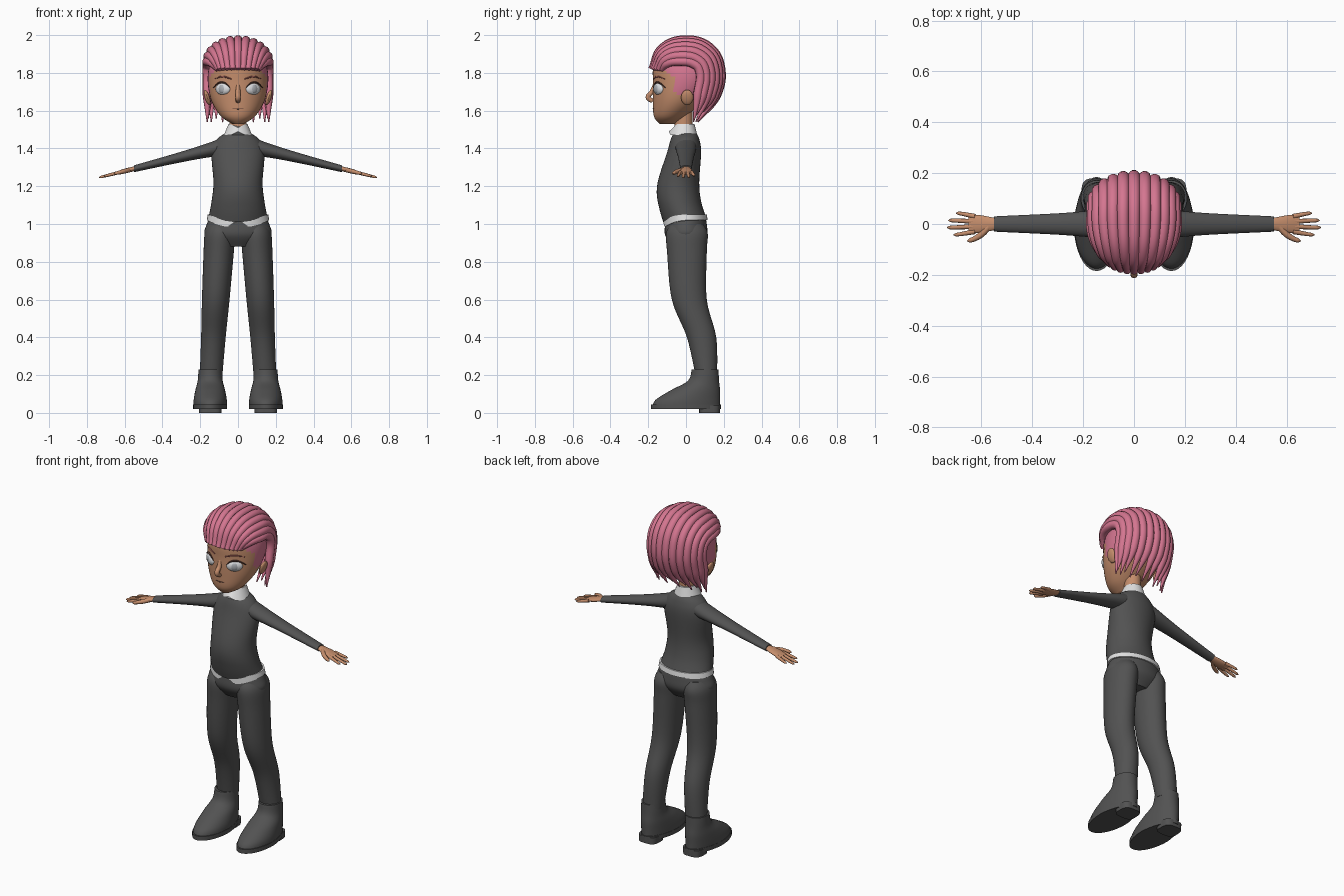
import bpy, bmesh
from math import sin, cos, pi, sqrt, copysign, radians
from mathutils import Matrix, Vector

if "Cube" in bpy.data.objects:
    bpy.data.objects.remove(bpy.data.objects["Cube"])


def material(name, *rgb):
    m = bpy.data.materials.new(name)
    m.use_nodes = True
    m.diffuse_color = (*rgb, 1)
    shader = next(n for n in m.node_tree.nodes if n.type == 'BSDF_PRINCIPLED')
    shader.inputs["Base Color"].default_value = (*rgb, 1)
    shader.inputs["Roughness"].default_value = .8
    return m


SKIN = material("skin", .56, .27, .15)
PINK = material("pink hair", .66, .18, .28)
CLOTH = material("charcoal cloth", .085, .085, .085)
WHITE = material("white shirt", .75, .75, .75)
EYE = material("eye white", .72, .73, .75)
IRIS = material("iris grey", .42, .44, .47)
BROW = material("brow brown", .3, .09, .08)
DARK = material("dark line", .09, .04, .03)


def select(ob):
    bpy.ops.object.select_all(action='DESELECT')
    ob.select_set(True)
    bpy.context.view_layer.objects.active = ob


def finish(name, bm, *materials):
    bmesh.ops.recalc_face_normals(bm, faces=bm.faces)
    mesh = bpy.data.meshes.new(name)
    bm.to_mesh(mesh)
    bm.free()
    for m in materials:
        mesh.materials.append(m)
    ob = bpy.data.objects.new(name, mesh)
    bpy.context.collection.objects.link(ob)
    select(ob)
    bpy.ops.object.shade_smooth_by_angle()


def spline(*keys, steps=6):
    """Smooth rings running through a few key rings."""
    padded = [keys[0], *keys, keys[-1]]
    rings = []
    for before, start, end, after in zip(padded, padded[1:], padded[2:], padded[3:]):
        for i in range(steps):
            t = i / steps
            rings.append([
                b + ((c - a) * t + (2*a - 5*b + 4*c - d) * t**2 + (3*b - a - 3*c + d) * t**3) / 2
                for a, b, c, d in zip(before, start, end, after)])
    return rings + [list(keys[-1])]


def loft(name, rings, *materials, axis='z', side=1, square=1, tweak=None, rule=None):
    """Rings are (position, half width, low, high), or (position, half width, half depth)."""
    bm = bmesh.new()
    loops, segments = [], 40
    for position, width, *span in rings:
        low, high = span if len(span) == 2 else (-span[0], span[0])
        loop = []
        for i in range(segments):
            angle = 2 * pi * i / segments
            u, v = (copysign(abs(k) ** square, k) for k in (cos(angle), sin(angle)))
            across, deep = width * u, (low + high + (high - low) * v) / 2
            co = Vector((across, deep, position) if axis == 'z' else (position, across, deep))
            if tweak:
                tweak(co)
            co.x *= side
            loop.append(bm.verts.new(co))
        loops.append(loop)
    for lower, upper in zip(loops, loops[1:]):
        for i in range(segments):
            bm.faces.new((lower[i - 1], lower[i], upper[i], upper[i - 1]))
    bm.faces.new(loops[0])
    bm.faces.new(loops[-1])
    if rule:
        for face in bm.faces:
            face.material_index = rule(face.calc_center_median())
    finish(name, bm, *materials)


def ball(name, location, size, mat, angle, axis):
    bm = bmesh.new()
    bmesh.ops.create_uvsphere(bm, u_segments=24, v_segments=16, radius=1)
    turn = Matrix.Rotation(angle, 4, axis)
    bm.transform(Matrix.Translation(location) @ turn @ Matrix.Diagonal((*size, 1)))
    finish(name, bm, mat)


def tube(name, points, radii, mat):
    curve = bpy.data.curves.new(name, 'CURVE')
    curve.dimensions = '3D'
    curve.bevel_depth = 1
    curve.bevel_resolution = 3
    curve.resolution_u = 8
    curve.use_fill_caps = True
    knots = curve.splines.new('BEZIER').bezier_points
    knots.add(len(points) - 1)
    for knot, co, radius in zip(knots, points, radii):
        knot.co = co
        knot.radius = radius
    for knot in knots:
        knot.handle_left_type = knot.handle_right_type = 'AUTO'
    curve.materials.append(mat)
    ob = bpy.data.objects.new(name, curve)
    bpy.context.collection.objects.link(ob)
    select(ob)
    bpy.ops.object.convert(target='MESH')


# Sweater body, dipping at the front hem
def dip(co):
    if co.y < 0:
        co.z -= max(0, 1.1 - co.z) / 2 * (co.y / .12) ** 2


loft("sweater_body", spline((1.04, .155, -.12, .105), (1.12, .14, -.15, .08), (1.22, .13, -.15, .07),
                            (1.38, .14, -.1, .08), (1.45, .11, -.08, .07), (1.49, .05, -.06, .05)),
     CLOTH, tweak=dip)


# White shirt hem, notched at the front
def notch(co):
    bottom = co.z < 1.03
    dip(co)
    if bottom and co.y < 0:
        co.z += max(0, .055 - abs(co.x)) * .8


loft("shirt_hem", [(1.05, .16, -.12, .11), (1.02, .165, -.12, .115)], WHITE, tweak=notch)


# Collar open at the throat, and neck
def open_throat(co):
    if co.y < 0:
        co.z += max(0, .04 - abs(co.x)) / 2 * (1 if co.z < 1.5 else -1)


loft("shirt_collar", [(1.47, .075, -.09, .06), (1.53, .05, -.065, .045)], WHITE, tweak=open_throat)
loft("neck", [(1.46, .045, -.06, .035), (1.62, .045, -.06, .035)], SKIN)

# Trouser seat
loft("trouser_seat", spline((1.05, .14, -.1, .1), (1, .165, -.11, .11),
                            (.94, .175, -.11, .11), (.88, .1, -.07, .07)), CLOTH)

# Head, with the shaved scalp coloured by position
HEAD = spline((1.53, .03, -.14, -.06), (1.57, .09, -.17, 0), (1.65, .14, -.175, .09),
              (1.75, .16, -.175, .16), (1.84, .15, -.17, .17), (1.92, .1, -.11, .12),
              (1.96, .03, -.02, .04))


def scalp(c):
    temple = c.y > -.06 and c.z > 1.69
    hairline = c.z > max(1.78, 1.75 - c.y / 2)
    return int(temple or hairline)


loft("head", HEAD, SKIN, PINK, rule=scalp)


def on_face(x, z):
    _, width, low, high = min(HEAD, key=lambda ring: abs(ring[0] - z))
    return Vector((x, (low + high) / 2 - (high - low) / 2 * sqrt(1 - (x / width) ** 2), z))


# Nose and mouth
tube("nose", [(0, -.165, 1.74), (0, -.18, 1.7), (0, -.2, 1.67), (0, -.175, 1.65)],
     [.01, .013, .014, .012], SKIN)
tube("mouth", [on_face(.03 * k, 1.61) for k in (-1, 0, 1)], [.001, .003, .001], DARK)

# Hair strands: arcs over the skull that shrink towards the sides, then hanging tails
STRANDS = 13
for n in range(STRANDS):
    turn = pi * (n / (STRANDS - 1) - .5)
    drop = 1 - cos(turn)
    reach, rise = .185 - .085 * drop, .157 - .117 * drop
    path = []
    for k in range(5):
        sweep = pi * k / 4
        spread = min(.163, .105 + .03 * k)
        path.append(Vector((spread * sin(turn), -.03 * drop - reach * cos(sweep),
                            1.82 + rise * sin(sweep))))
    back = path[-1]
    path.append(Vector((back.x, back.y * .88, 1.68)))
    path.append(Vector((back.x, .065 - .025 * drop, 1.54 + .02 * (n % 2))))
    tube(f"hair_strand_{n + 1}", path, [.016, .021, .023, .025, .025, .024, .003], PINK)


def arm_line(x):
    return 1.43 - x / 4


def slope(co):
    co.z += arm_line(co.x)


def splay(co):
    co.x += .155 - .062 * co.z


def foot(co):
    co.x *= 1 - 4 * max(0, co.y) * max(0, .2 - co.z)
    co.x += .147


for side, word in ((1, "left"), (-1, "right")):
    # Eye, iris, lash, brow and ear
    angle = side * radians(32)
    normal = Vector((sin(angle), -cos(angle), 0))
    centre = on_face(side * .083, 1.715) - normal * .008
    ball(word + "_eye", centre, (.045, .02, .032), EYE, angle, 'Z')
    ball(word + "_iris", centre + normal * .012, (.022, .0095, .023), IRIS, angle, 'Z')
    tube(word + "_lash", [on_face(side * (.085 + .022 * k), 1.75 - .007 * k * k) - normal * -.003
                          for k in range(-2, 3)], [.002, .004, .005, .004, .002], DARK)
    tube(word + "_brow", [on_face(side * (.08 + .045 * k), 1.78 - .012 * k * k)
                          for k in (-1, 0, 1)], [.003, .005, .002], BROW)
    ball(word + "_ear", (side * .163, .006, 1.67), (.014, .032, .042), SKIN, side * .3, 'Y')

    # Sleeve and hand
    loft(word + "_sleeve", spline((.06, .055, .055), (.14, .054, .04), (.3, .042, .028),
                                  (.55, .03, .018)), CLOTH, axis='x', side=side, tweak=slope)
    loft(word + "_palm", spline((.53, .02, .012), (.6, .034, .013), (.65, .035, .008)),
         SKIN, axis='x', side=side, tweak=slope)
    for i, (finger, tip) in enumerate(zip(("index", "middle", "ring", "little"),
                                          (.71, .735, .73, .7))):
        y = .02 * i - .03
        tube(f"{word}_{finger}_finger", [(side * x, y * fan, arm_line(x)) for x, fan in
                                         ((.625, 1), (tip - .01, 1.4), (tip, 1.4))],
             [.01, .007, .002], SKIN)
    tube(word + "_thumb", [(side * x, y, arm_line(x)) for x, y in
                           ((.57, -.01), (.605, -.045), (.645, -.065), (.655, -.067))],
         [.013, .012, .009, .003], SKIN)

    # Trouser leg
    loft(word + "_trouser_leg", spline(
        (.2, .06, .05, .165), (.4, .065, .005, .16), (.6, .073, -.075, .11),
        (.85, .08, -.1, .11), (.95, .08, -.105, .115), (1, .06, -.08, .09)),
        CLOTH, side=side, tweak=splay)

    # Boot, sole and heel block
    loft(word + "_boot", spline(
        (.23, .062, .03, .172), (.17, .067, .01, .175), (.12, .08, -.08, .18),
        (.07, .088, -.16, .18), (.03, .088, -.18, .18)), CLOTH, side=side, tweak=foot)
    loft(word + "_sole", [(.045, .09, .185), (.02, .09, .185)], CLOTH, side=side, tweak=foot)
    loft(word + "_heel", [(.04, .065, .07, .18), (0, .065, .07, .18)], CLOTH,
         side=side, square=.6, tweak=foot)
